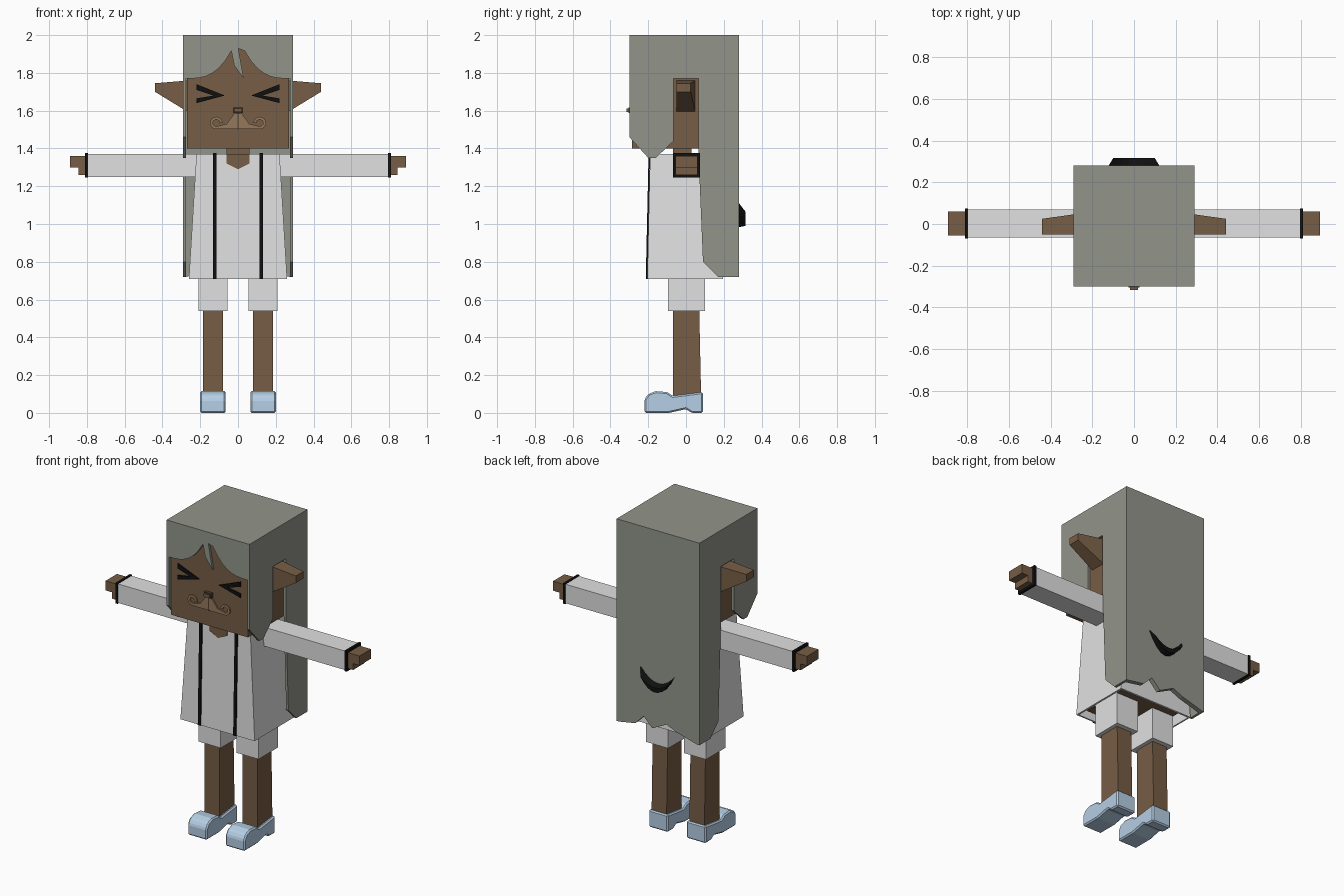
import bpy
import bmesh
from math import cos, sin, pi

cube = bpy.data.objects.get("Cube")
if cube:
    bpy.data.objects.remove(cube, do_unlink=True)


def material(name, red, green, blue):
    mat = bpy.data.materials.new(name)
    mat.use_nodes = True
    colour = (red, green, blue, 1)
    mat.diffuse_color = colour
    mat.node_tree.nodes["Principled BSDF"].inputs["Base Color"].default_value = colour
    return mat


HAIR = material("grey_green_hair", .29, .3, .26)
SKIN = material("brown_skin", .18, .11, .06)
TAN = material("tan_moustache", .3, .19, .11)
DARK = material("dark_nose", .08, .05, .03)
CLOTH = material("off_white_cloth", .75, .75, .75)
BLACK = material("black_trim", .005, .005, .005)
SHOE = material("pale_blue_shoe", .46, .62, .78)

# Shared levels and limits
TOP, BROW, CHIN, SHOULDER, HEM = 2, 1.77, 1.4, 1.37, .72
SIDE, FRONT, BACK = .29, -.3, .28
SHELL = .015
FACE = FRONT + SHELL
PLATE = .008


def loft(name, start, end, mat, mirror=False, closed=True):
    """Join two matching rings into a solid; mirror copies it across x."""
    bm = bmesh.new()
    first = [bm.verts.new(point) for point in start]
    last = [bm.verts.new(point) for point in end]
    if closed:
        bm.faces.new(first)
    bm.faces.new(last)
    for i in range(len(first)):
        bm.faces.new((first[i - 1], first[i], last[i], last[i - 1]))
    bmesh.ops.recalc_face_normals(bm, faces=bm.faces)
    mesh = bpy.data.meshes.new(name)
    bm.to_mesh(mesh)
    bm.free()
    mesh.materials.append(mat)
    obj = bpy.data.objects.new(name, mesh)
    bpy.context.collection.objects.link(obj)
    if mirror:
        obj.modifiers.new("Mirror", 'MIRROR')
    return obj


def front_prism(name, outline, low, high, mat, mirror=False):
    """Extrude an x-z outline from front to back."""
    rings = [[(x, y, z) for x, z in outline] for y in (low, high)]
    return loft(name, *rings, mat, mirror)


def side_prism(name, outline, low, high, mat, mirror=False):
    """Extrude a y-z outline sideways."""
    rings = [[(x, y, z) for y, z in outline] for x in (low, high)]
    return loft(name, *rings, mat, mirror)


def rect(left, right, front, back, z):
    return [(left, front, z), (right, front, z), (right, back, z), (left, back, z)]


def box(name, left, right, front, back, low, high, mat, mirror=False):
    rings = [rect(left, right, front, back, z) for z in (low, high)]
    return loft(name, *rings, mat, mirror)


def face_plate(name, outline, mat):
    return front_prism(name, outline, FACE - PLATE, FACE, mat, True)


def arc(x, z, radius, steps):
    """Points of a three-quarter turn that starts at the bottom."""
    turns = [pi * (i / steps - .5) for i in range(steps + steps // 2 + 1)]
    return [(x + radius * cos(a), z + radius * sin(a)) for a in turns]


# Hair: crown and long sides with ear openings
box("hair_crown", -SIDE, SIDE, FRONT, BACK, TOP - SHELL, TOP, HAIR)
ear_front, ear_back, roof = -.065, .065, TOP - SHELL
side_outline = [
    (FRONT, roof), (BACK, roof), (BACK, HEM), (.17, HEM), (.09, .8),
    (ear_back, CHIN), (ear_back, BROW), (ear_front, BROW), (ear_front, 1.44),
    (-.16, 1.35), (-.2, 1.35), (FRONT, 1.46)]
side_prism("hair_side", side_outline, SIDE - SHELL, SIDE, HAIR, True)

# Back of the hair with a ragged hem
inner = SIDE - SHELL
ragged = [(.16, .74), (.1, .8), (.04, .74), (-.06, .79), (-.13, .76)]
back_outline = [(-inner, roof), (inner, roof), (inner, HEM), *ragged, (-inner, HEM)]
front_prism("hair_back", back_outline, BACK - SHELL * 2, BACK, HAIR)

# Fringe swept up towards the middle, with one loose strand
steps = 8
sweep = []
for i in range(-steps, steps + 1):
    rise = .22 * (1 - abs(i) / steps) ** 3
    sweep.append((inner * i / steps, min(BROW + rise, 1.93)))
front_prism("hair_fringe", [(-inner, roof), *sweep, (inner, roof)],
            FRONT, FACE + SHELL, HAIR)
front_prism("hair_strand", [(-.04, 1.94), (-.02, 1.84), (.03, BROW), (0, 1.94)],
            FRONT, FACE, HAIR)

# Crescent clip on the back, flatter and smaller on its outer face
spread = [i / 4 for i in range(-4, 5)]
lower = [(t, .98 + .15 * t * t) for t in spread]
upper = [(t, 1.04 + .09 * t * t) for t in reversed(spread[1:-1])]
crescent = lower + upper
loft("hair_clip", [(x * .13, BACK - SHELL, z) for x, z in crescent],
     [(x * .1, BACK + .035, z / 2 + .5) for x, z in crescent], BLACK)

# Head, neck and ears
box("head", -.27, .27, FACE, BACK - SHELL * 2, CHIN, roof, SKIN)
box("neck", -.06, .06, -.07, .03, SHOULDER - SHELL, CHIN, SKIN)


def ear_ring(x, front, back, low, high):
    return [(x, front, low), (x, back, low), (x, back, high), (x, front, high)]


loft("ear", ear_ring(.26, -.05, .05, 1.59, 1.76),
     ear_ring(.44, -.05, .025, 1.7, 1.745), SKIN, True)

# Squeezed-shut eyes
face_plate("eye", [(.22, 1.74), (.07, 1.68), (.22, 1.64), (.22, 1.665),
                   (.13, 1.68), (.22, 1.71)], BLACK)

# Moustache: a swept lip ending in a curl, then the nose above it
curl = arc(.115, 1.535, .033, 8) + arc(.115, 1.535, .018, 8)[::-1]
sweep_lip = [(0, 1.502), (.115, 1.502), (.115, 1.517), (.06, 1.53), (.02, 1.585), (0, 1.585)]
face_plate("moustache_curl", curl, TAN)
face_plate("moustache_lip", sweep_lip, TAN)
box("mouth_line", -.003, .003, FACE - PLATE - .001, FACE, 1.5, 1.59, DARK)
box("nose_rim", -.026, .026, FRONT - .005, FACE, 1.587, 1.617, DARK)
box("nose", -.02, .02, FRONT - SHELL, FACE, 1.592, 1.612, SKIN)

# Torso inside an open-bottomed flared coat
loft("torso", rect(-.21, .21, -.17, .17, .74),
     rect(-.19, .19, -.16, .12, SHOULDER - SHELL), SKIN)
coat_front, hem_front, coat_hem = -.19, -.205, .71
coat = loft("coat", rect(-.26, .26, hem_front, .195, coat_hem),
            rect(-.22, .22, coat_front, .16, SHOULDER), CLOTH, closed=False)
coat.modifiers.new("Thickness", 'SOLIDIFY').thickness = SHELL

# Black stripes and the open neckline on the coat front
loft("coat_stripe", rect(.115, .133, hem_front - PLATE, hem_front, coat_hem),
     rect(.115, .133, coat_front - PLATE, coat_front, SHOULDER + .005), BLACK, True)
front_prism("neckline", [(0, SHOULDER), (.06, SHOULDER), (.06, 1.32), (0, 1.29)],
            coat_front - PLATE, coat_front, SKIN, True)

# Arms with cuff bands and stepped hands
wrist, cuff = .8, .01
arm_front, arm_back, arm_low = -.065, .07, 1.25
box("sleeve", .2, wrist, arm_front, arm_back, arm_low, SHOULDER, CLOTH, True)
box("cuff_band", wrist - cuff / 2, wrist + cuff, arm_front - cuff / 2, arm_back + cuff / 2,
    arm_low - cuff / 2, SHOULDER + cuff / 2, BLACK, True)
box("hand", wrist, .89, arm_front + cuff, arm_back - cuff, 1.3, 1.36, SKIN, True)
box("thumb", wrist, .845, arm_front + cuff, arm_back - cuff, 1.26, 1.3, SKIN, True)

# Legs in short trousers
box("shorts_leg", .055, .21, -.095, .1, .54, .76, CLOTH, True)
loft("leg", rect(.08, .185, -.07, .08, .09), rect(.08, .185, -.07, .07, .55), SKIN, True)

# Shoes with a raised heel and an arched sole
toe, heel = -.22, .09
shoe_outline = [(toe, 0), (toe, .07), (-.2, .1), (-.16, .115), (-.1, .11), (-.07, .09),
                (heel, .11), (heel, 0), (.03, 0), (0, .02), (-.09, 0)]
shoe = side_prism("shoe", shoe_outline, .065, .2, SHOE)
bevel = shoe.modifiers.new("Soft Edges", 'BEVEL')
bevel.width = PLATE
bevel.segments = 1
shoe.modifiers.new("Mirror", 'MIRROR')
